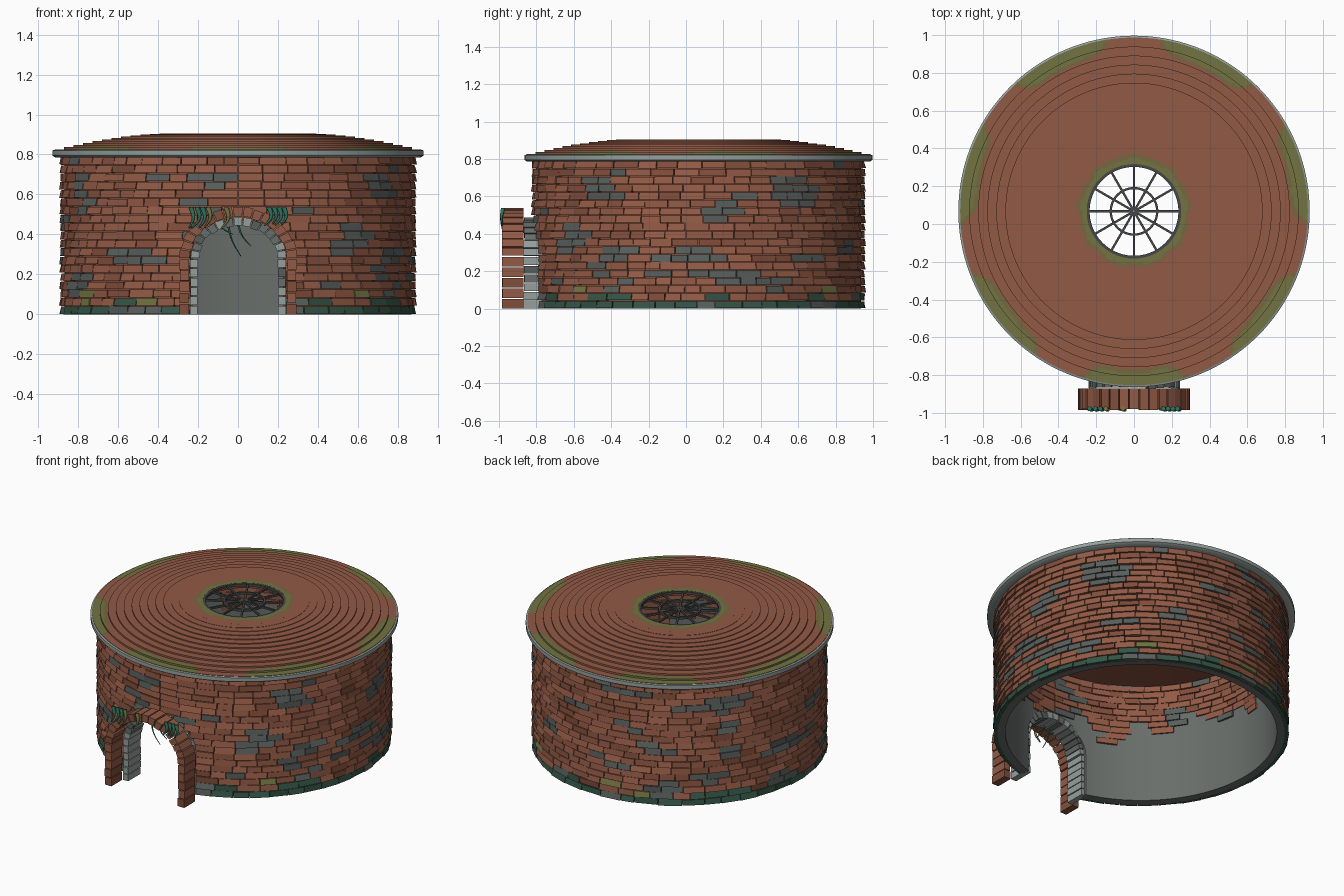
import bpy, bmesh, random
from math import sin, cos, pi, sqrt, asin, atan2, hypot
from mathutils import Vector, noise

random.seed(4)
if "Cube" in bpy.data.objects:
    bpy.data.objects.remove(bpy.data.objects["Cube"])

CY = 0.067          # centre of the round hall
SPRING = 0.28       # height where the door arch starts
PALETTE = {
    "brick": (0.29, 0.102, 0.06), "dark_brick": (0.22, 0.075, 0.043),
    "grey_brick": (0.095, 0.112, 0.105), "plaster": (0.14, 0.155, 0.145),
    "pale_stone": (0.30, 0.35, 0.335), "dark_moss": (0.035, 0.09, 0.062),
    "olive_moss": (0.17, 0.175, 0.055), "brown_moss": (0.18, 0.135, 0.05),
    "iron": (0.06, 0.062, 0.062), "vine_green": (0.025, 0.17, 0.105)}
MATS, ID = [], {}
for i, (name, rgb) in enumerate(PALETTE.items()):
    m = bpy.data.materials.new(name)
    m.use_nodes = True
    m.diffuse_color = (*rgb, 1)
    bsdf = m.node_tree.nodes["Principled BSDF"]
    bsdf.inputs["Base Color"].default_value = (*rgb, 1)
    bsdf.inputs["Roughness"].default_value = 0.9
    MATS.append(m)
    ID[name] = i


def finish(name, bm, smooth=False):
    bmesh.ops.recalc_face_normals(bm, faces=bm.faces)
    me = bpy.data.meshes.new(name)
    bm.to_mesh(me)
    bm.free()
    for m in MATS:
        me.materials.append(m)
    ob = bpy.data.objects.new(name, me)
    bpy.context.collection.objects.link(ob)
    bpy.ops.object.select_all(action='DESELECT')
    ob.select_set(True)
    bpy.context.view_layer.objects.active = ob
    if smooth:
        bpy.ops.object.shade_smooth_by_angle(angle=0.6)
    return ob


def polar(r, a, z):
    return Vector((r * cos(a), CY + r * sin(a), z))


def hexa(bm, low, high, mat):
    """Six-sided block between two matching four-point loops."""
    a = [bm.verts.new(p) for p in low]
    b = [bm.verts.new(p) for p in high]
    faces = [a, b] + [[a[i], a[i - 1], b[i - 1], b[i]] for i in range(4)]
    for f in faces:
        bm.faces.new(f).material_index = ID[mat]


def lathe(name, profile, rule, segs=144, smooth=True):
    """Closed profile of (radius, height) turned about the hall axis."""
    bm = bmesh.new()
    rings = [[bm.verts.new(polar(r, 2 * pi * s / segs, z)) for s in range(segs)]
             for r, z in profile]
    for k in range(len(rings)):
        a, b = rings[k - 1], rings[k]
        for s in range(segs):
            t = (s + 1) % segs
            f = bm.faces.new((a[s], a[t], b[t], b[s]))
            c = f.calc_center_median()
            f.material_index = ID[rule(hypot(c.x, c.y - CY), atan2(c.y - CY, c.x), c.z)]
    return finish(name, bm, smooth)


# Core of the wall with an arched doorway cut through it
wall = lathe("wall_core", [(0.82, 0), (0.868, 0), (0.868, 0.8), (0.82, 0.8)],
             lambda r, a, z: "dark_brick" if r > 0.86 else "plaster")
bm = bmesh.new()
outline = [(0.225, -0.1)] + [(0.225 * cos(pi * i / 20), SPRING + 0.19 * sin(pi * i / 20))
                             for i in range(21)] + [(-0.225, -0.1)]
face = bm.faces.new([bm.verts.new((x, -1.2, z)) for x, z in outline])
ext = bmesh.ops.extrude_face_region(bm, geom=[face])
bmesh.ops.translate(bm, vec=(0, 0.8, 0), verts=[v for v in ext["geom"] if isinstance(v, bmesh.types.BMVert)])
for f in bm.faces:
    f.material_index = ID["plaster"]
cutter = finish("door_cutter", bm)
cutter.hide_render = True
mod = wall.modifiers.new("doorway", "BOOLEAN")
mod.operation, mod.solver, mod.object = 'DIFFERENCE', 'EXACT', cutter
bpy.context.view_layer.objects.active = wall
bpy.ops.object.modifier_apply(modifier=mod.name)
bpy.data.objects.remove(cutter)


# Brick courses, stopping at the doorway
def door_half_angle(z, r):
    if z < SPRING:
        w = 0.24
    else:
        w = 0.24 * sqrt(max(0, 1 - ((z - SPRING) / 0.215) ** 2))
    return asin(w / r)


def brick_colour(a, z):
    p = Vector((cos(a) * 3.2, sin(a) * 3.2, z * 9))
    n = noise.noise(p) + random.uniform(-0.16, 0.16)
    mound = 0.055 + 0.05 * noise.noise(Vector((cos(a) * 4, sin(a) * 4, 7)))
    if z < max(0.04, mound):
        return "dark_moss" if random.random() < 0.8 else "grey_brick"
    if z < 0.13 and random.random() < 0.06:
        return "olive_moss"
    if n > 0.27:
        return "grey_brick"
    return "dark_brick" if random.random() < 0.2 else "brick"


ROWS = 19
ROW_H = 0.79 / ROWS


def brick_wall(name, r_in, r_out, inside):
    bm = bmesh.new()
    for row in range(ROWS):
        z = row * ROW_H
        gap = door_half_angle(z + ROW_H / 2, r_out)
        a, end = -pi / 2 + gap, 1.5 * pi - gap
        while a < end - 0.01:
            b = min(end, a + random.uniform(0.09, 0.17))
            if end - b < 0.05:
                b = end
            zm = z + ROW_H / 2
            ragged = 0.47 + 0.2 * noise.noise(Vector((cos(a) * 5, sin(a) * 5, z * 2)))
            if not inside or zm > ragged:
                z0 = max(0, z + random.uniform(0, 0.003))
                z1 = z + ROW_H - random.uniform(0.001, 0.004)
                lo, hi = [random.uniform(-0.005, 0.004) for _ in range(2)]
                if inside:      # outer side buried, inner side jittered
                    ra, rb, rc, rd = r_in + lo, r_out, r_in + hi, r_out
                else:
                    ra, rb, rc, rd = r_in, r_out + lo + 0.003, r_in, r_out + hi - 0.003
                s, e = a + 0.002, b - 0.002
                hexa(bm, [polar(ra, s, z0), polar(rb, s, z0), polar(rb, e, z0), polar(ra, e, z0)],
                     [polar(rc, s, z1), polar(rd, s, z1), polar(rd, e, z1), polar(rc, e, z1)],
                     brick_colour((a + b) / 2, zm))
            a = b
    finish(name, bm)


brick_wall("outer_bricks", 0.86, 0.89, False)
brick_wall("inner_bricks", 0.812, 0.83, True)

# Eave gutter
lathe("eave_gutter", [(0.86, 0.785), (0.915, 0.785), (0.93, 0.795), (0.93, 0.82), (0.918, 0.824),
                      (0.918, 0.812), (0.86, 0.812)], lambda r, a, z: "pale_stone")


# Shallow stepped roof with moss at the eaves and around the skylight
def roof_height(r):
    t = max(0, (r - 0.36) / 0.56)
    return 0.905 - 0.085 * t ** 1.7


def roof_colour(r, a, z):
    if z < roof_height(r) - 0.012 and r < 0.9:
        return "dark_brick"
    step = 2 * pi / 7
    d = (a + pi / 2 + step / 2) % step - step / 2
    wave = 0.006 * sin(9 * a) + 0.004 * sin(17 * a)
    depth = max(r - 0.925 + 0.095 * (1 - (d / 0.31) ** 6) + wave, 0.298 + wave - r)
    if depth > 0.02:
        return "olive_moss"
    return "brown_moss" if depth > 0 else "brick"


COURSES, SUB = 14, 4
profile = [(0.25, 0.87), (0.25, 0.905)]
for c in range(COURSES):
    r0 = 0.25 + 0.67 * c / COURSES
    r1 = 0.25 + 0.67 * (c + 1) / COURSES
    z = roof_height((r0 + r1) / 2)
    profile += [(r0 + (r1 - r0) * k / SUB, z) for k in range(1 if c == 0 else 0, SUB + 1)]
profile += [(0.92, 0.812), (0.82, 0.795)]
lathe("roof", profile, roof_colour, segs=240, smooth=False)


# Skylight grille: three rings and twelve spokes
def iron_ring(name, r0, r1):
    lathe(name, [(r0, 0.888), (r1, 0.888), (r1, 0.904), (r0, 0.904)], lambda r, a, z: "iron", segs=72)


iron_ring("skylight_frame", 0.235, 0.256)
iron_ring("skylight_middle_ring", 0.117, 0.129)
iron_ring("skylight_hub", 0.004, 0.02)
bm = bmesh.new()
for k in range(12):
    a = 2 * pi * k / 12
    side = Vector((-sin(a), cos(a), 0)) * 0.006
    loops = [[polar(0.012, a, z) - side, polar(0.24, a, z) - side,
              polar(0.24, a, z) + side, polar(0.012, a, z) + side] for z in (0.89, 0.902)]
    hexa(bm, *loops, "iron")
finish("skylight_spokes", bm)


# Door arches: stacked jamb blocks and wedge stones over an elliptical curve
def arch(name, inner, outer, y0, y1, blocks, wedges, colours, key):
    bm = bmesh.new()

    def stone(pts, mat):
        j = random.uniform(0, 0.006)
        hexa(bm, [(x, y0 + j, z) for x, z in pts], [(x, y1, z) for x, z in pts], mat)

    h = SPRING / blocks
    for side in (-1, 1):
        for k in range(blocks):
            x0 = side * (inner[0] + random.uniform(0, 0.006))
            x1 = side * (outer[0] - random.uniform(0, 0.004))
            z0, z1 = k * h, (k + 1) * h - 0.005
            stone([(x0, z0), (x1, z0), (x1, z1), (x0, z1)], random.choice(colours))
    for k in range(wedges):
        a, b = [pi * (k + e) / wedges for e in (0.06, 0.94)]
        g = random.uniform(-0.006, 0.004)
        pts = [((rx + g) * cos(t), SPRING + (rz + g) * sin(t))
               for (rx, rz), t in ((inner, a), (outer, a), (outer, b), (inner, b))]
        stone(pts, key if k == wedges // 2 else random.choice(colours))
    finish(name, bm)


arch("brick_arch", (0.242, 0.21), (0.295, 0.258), -0.985, -0.87, 5, 17,
     ["brick", "brick", "dark_brick"], "brick")
arch("stone_arch", (0.198, 0.165), (0.242, 0.208), -0.87, -0.735, 6, 15,
     ["pale_stone", "pale_stone", "grey_brick", "plaster"], "pale_stone")


# Hanging vines
def vine(name, pts, thick, mat):
    cu = bpy.data.curves.new(name, 'CURVE')
    cu.dimensions = '3D'
    cu.bevel_depth, cu.bevel_resolution, cu.resolution_u = thick, 1, 4
    cu.use_fill_caps = True
    sp = cu.splines.new('BEZIER')
    sp.bezier_points.add(len(pts) - 1)
    for k, (bp, p) in enumerate(zip(sp.bezier_points, pts)):
        bp.co = p
        bp.handle_left_type = bp.handle_right_type = 'AUTO'
        bp.radius = 1 - 0.7 * k / (len(pts) - 1)
    cu.materials.append(MATS[ID[mat]])
    bpy.context.collection.objects.link(bpy.data.objects.new(name, cu))


for x in (-0.235, -0.205, -0.178, -0.15, -0.06, 0.155, 0.18, 0.205, 0.23):
    olive = x in (-0.15, -0.06)
    drop, lean = random.uniform(0.08, 0.11), random.uniform(-0.025, -0.005)
    vine("hanging_leaf", [(x, -0.978, 0.535), (x + 0.012, -0.986, 0.535 - drop / 2),
                          (x + lean, -0.982, 0.535 - drop)],
         0.013, "olive_moss" if olive else "vine_green")
for x, end in ((-0.05, 0.29), (0.0, 0.34), (-0.09, 0.4)):
    vine("trailing_vine", [(x, -0.84, 0.45), (x + 0.02, -0.85, (0.45 + end) / 2),
                           (x + 0.065, -0.84, end)], 0.006, "vine_green")
